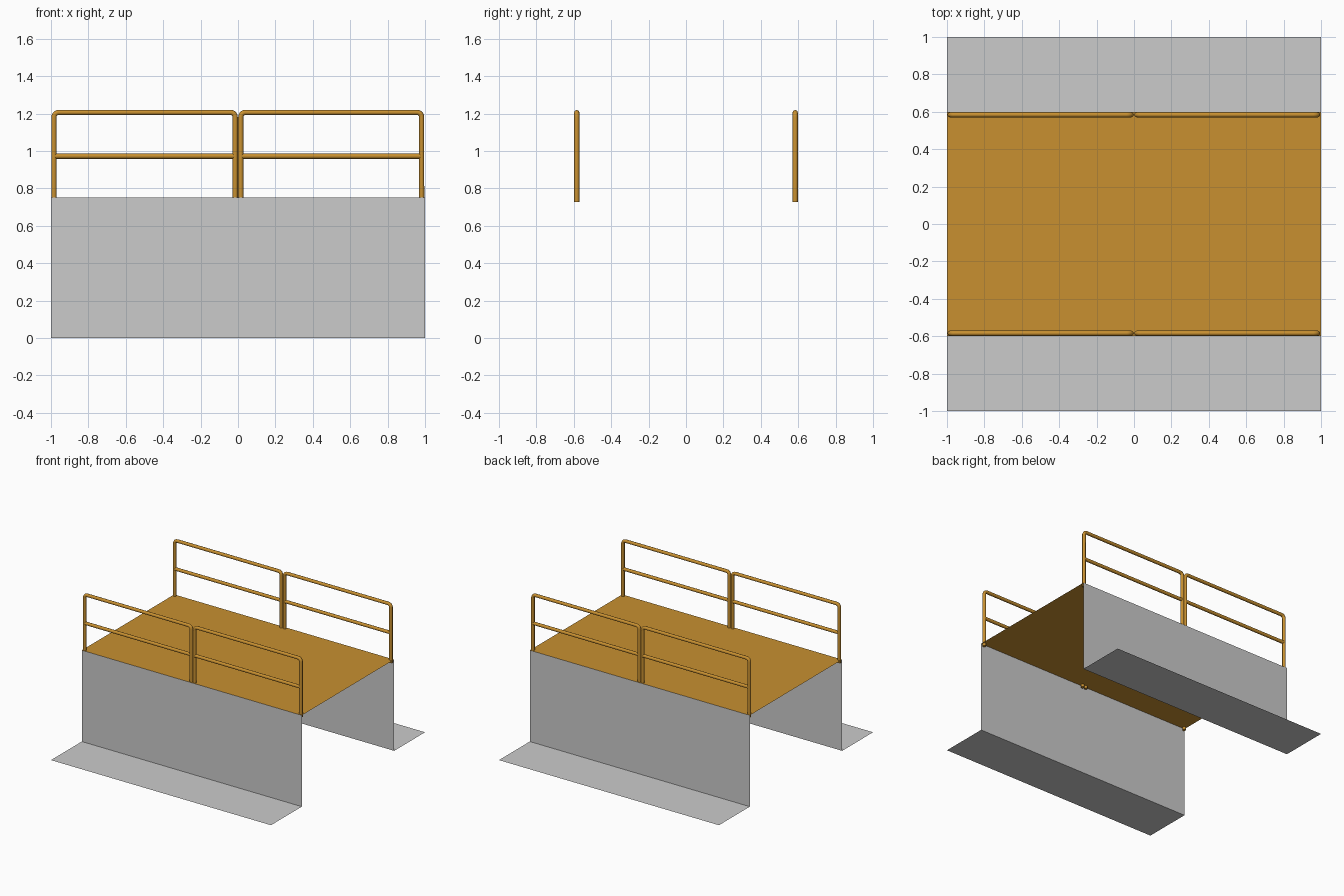
import bpy
from math import sin, cos, pi

if "Cube" in bpy.data.objects:
    bpy.data.objects.remove(bpy.data.objects["Cube"])

DECK_Z, HALF_Y = 0.75, 0.6
R = 0.0138                     # tube radius
RAIL_Y = 0.584

orange = bpy.data.materials.new("orange_paint")
orange.diffuse_color = (0.58, 0.28, 0.03, 1)
orange.use_nodes = True
orange.node_tree.nodes["Principled BSDF"].inputs["Base Color"].default_value = orange.diffuse_color


def sheet(name, profile, mat=None):
    """Extrude a (y, z) profile along the full length in x."""
    n = len(profile)
    verts = [(x, y, z) for x in (-1, 1) for y, z in profile]
    faces = [(i, n + i, n + i + 1, i + 1) for i in range(n - 1)]
    me = bpy.data.meshes.new(name)
    me.from_pydata(verts, [], faces)
    ob = bpy.data.objects.new(name, me)
    bpy.context.collection.objects.link(ob)
    if mat:
        me.materials.append(mat)
    return ob


def tube_frame(name, paths, y):
    """Round tubes along (x, z) paths in the plane of one railing."""
    cu = bpy.data.curves.new(name, 'CURVE')
    cu.dimensions = '3D'
    cu.bevel_depth = R
    cu.bevel_resolution = 2
    cu.use_fill_caps = True
    for path in paths:
        sp = cu.splines.new('POLY')
        sp.points.add(len(path) - 1)
        for p, (x, z) in zip(sp.points, path):
            p.co = (x, y, z, 1)
        sp.use_smooth = True
    cu.materials.append(orange)
    ob = bpy.data.objects.new(name, cu)
    bpy.context.collection.objects.link(ob)


def hoop(x0, x1, z0, z1, r=0.025, steps=5):
    """Upside-down U with rounded corners."""
    arc = [i / steps * pi / 2 for i in range(steps + 1)]
    left = [(x0 + r - r * cos(a), z1 - r + r * sin(a)) for a in arc]
    right = [(x1 - r + r * sin(a), z1 - r + r * cos(a)) for a in arc]
    return [(x0, z0)] + left + right + [(x1, z0)]


# walkway deck
sheet("deck", [(HALF_Y, DECK_Z), (-HALF_Y, DECK_Z)][::-1], orange)

# side walls with ground flanges
sheet("front_wall", [(-1, 0), (-HALF_Y, 0), (-HALF_Y, DECK_Z)])
sheet("back_wall", [(HALF_Y, DECK_Z), (HALF_Y, 0), (1, 0)])

# two railing frames along each edge
for side, y in (("front", -RAIL_Y), ("back", RAIL_Y)):
    for part, x0, x1 in (("left", -0.984, -0.015), ("right", 0.015, 0.982)):
        tube_frame(f"{side}_{part}_railing",
                   [hoop(x0, x1, 0.728, 1.206), [(x0, 0.972), (x1, 0.972)]], y)
